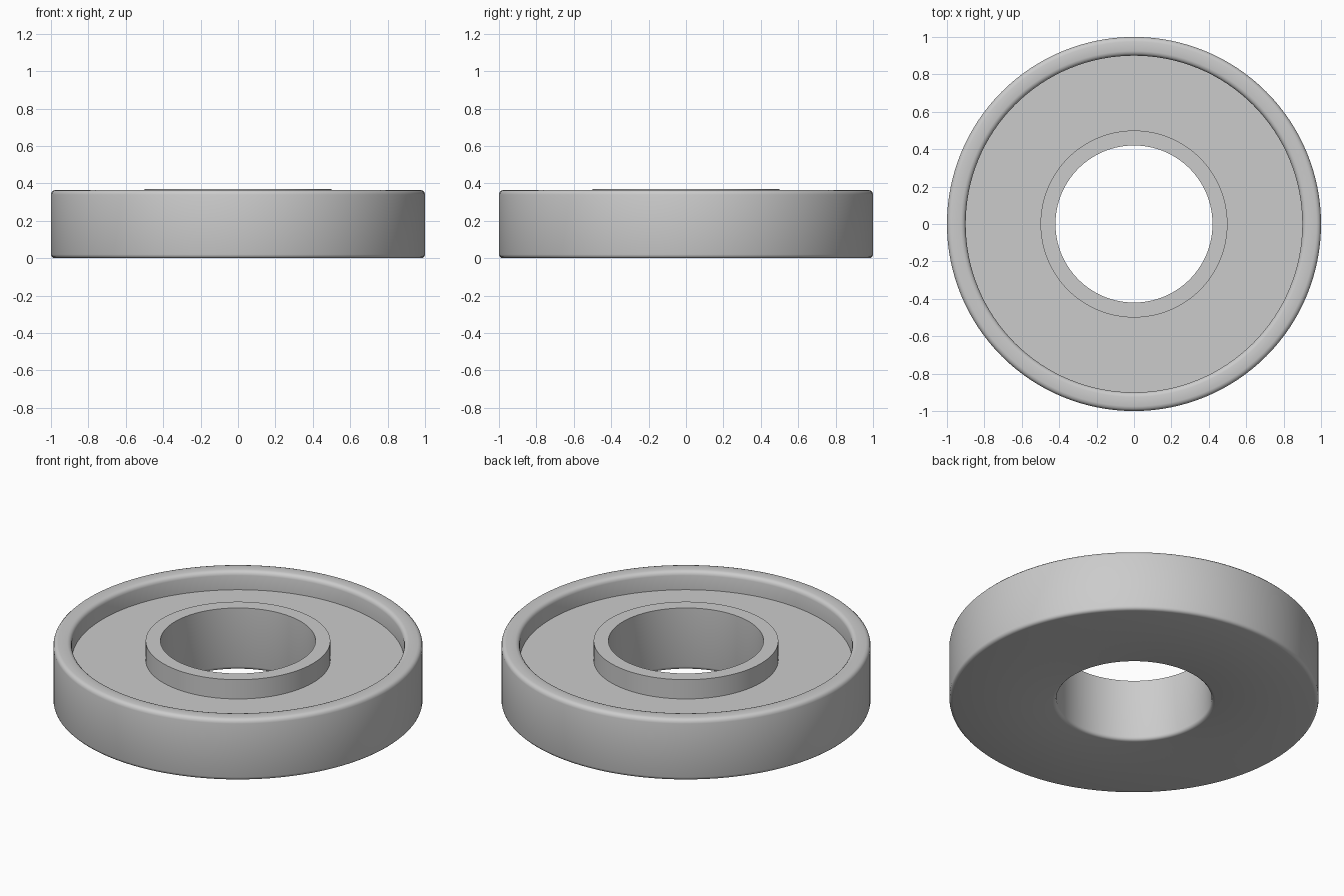
import bpy, bmesh, math

if "Cube" in bpy.data.objects:
    bpy.data.objects.remove(bpy.data.objects["Cube"])

SEGMENTS = 128


def arc(cx, cz, r, start, steps=3):
    """Quarter-round corner, running clockwise from the start angle."""
    return [(cx + r * math.cos(math.radians(start - 90 * i / steps)),
             cz + r * math.sin(math.radians(start - 90 * i / steps)))
            for i in range(steps + 1)]


def lathe(name, profile):
    """Revolve a closed (radius, height) profile about z."""
    bm = bmesh.new()
    verts = [bm.verts.new((r, 0, z)) for r, z in profile]
    edges = [bm.edges.new((verts[i], verts[(i + 1) % len(verts)]))
             for i in range(len(verts))]
    bmesh.ops.spin(bm, geom=verts + edges, cent=(0, 0, 0), axis=(0, 0, 1),
                   angle=math.tau, steps=SEGMENTS, use_merge=True)
    bmesh.ops.remove_doubles(bm, verts=bm.verts, dist=1e-5)
    bmesh.ops.recalc_face_normals(bm, faces=bm.faces)
    mesh = bpy.data.meshes.new(name)
    bm.to_mesh(mesh)
    bm.free()
    obj = bpy.data.objects.new(name, mesh)
    bpy.context.collection.objects.link(obj)
    bpy.context.view_layer.objects.active = obj
    obj.select_set(True)
    bpy.ops.object.shade_smooth_by_angle(angle=math.radians(40))
    obj.select_set(False)
    return obj


# Ring: raised hub around the bore, sunken face, rounded outer rim, flat base
hub = [(0.42, 0.37), (0.50, 0.37), (0.50, 0.255)]
rim = ([(0.90, 0.255)] + arc(0.925, 0.34, 0.025, 180)
       + arc(0.975, 0.34, 0.025, 90))
base = arc(0.98, 0.02, 0.02, 0) + arc(0.44, 0.02, 0.02, 270)
lathe("flanged_ring", hub + rim + base)
